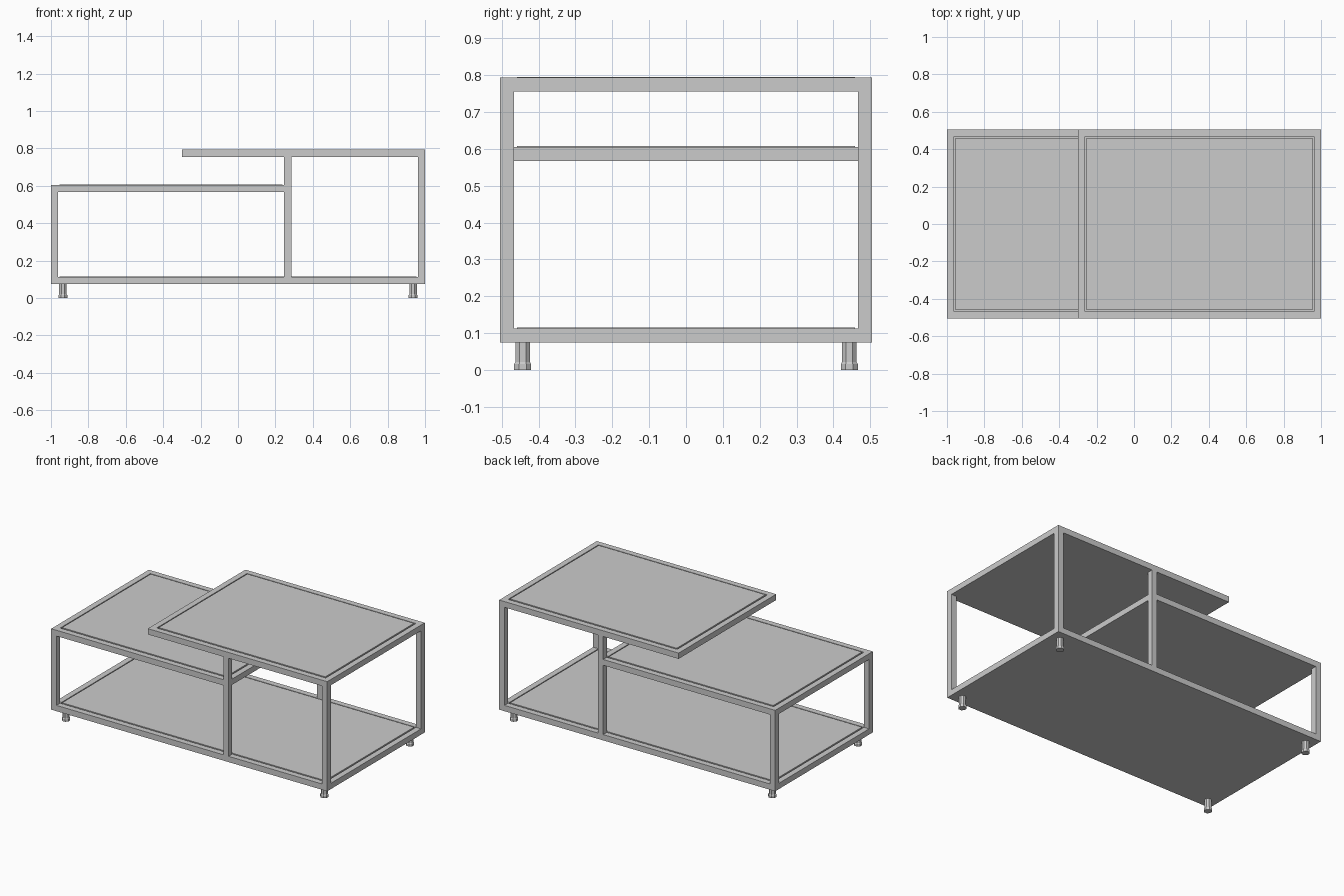
import bpy
import bmesh
from math import pi
from mathutils import Matrix

cube = bpy.data.objects.get("Cube")
if cube:
    bpy.data.objects.remove(cube, do_unlink=True)

# Single matte grey finish
grey = bpy.data.materials.new("light_grey")
grey.use_nodes = True
grey.diffuse_color = (0.6, 0.6, 0.6, 1)
grey.node_tree.nodes["Principled BSDF"].inputs["Base Color"].default_value = (0.6, 0.6, 0.6, 1)

T = 0.038          # tube width
D = 0.505          # half depth
GAP = 0.008        # groove around each inset panel
BASE, SHELF, TOP = 0.075, 0.567, 0.755   # undersides of the three levels
MID = 0.247        # left face of the middle posts


def finish(name, bm):
    mesh = bpy.data.meshes.new(name)
    bm.to_mesh(mesh)
    bm.free()
    mesh.materials.append(grey)
    obj = bpy.data.objects.new(name, mesh)
    bpy.context.collection.objects.link(obj)
    return obj


def box(name, x, y, z):
    bm = bmesh.new()
    size = [b - a for a, b in (x, y, z)]
    centre = [(a + b) / 2 for a, b in (x, y, z)]
    bmesh.ops.create_cube(bm, size=1, matrix=Matrix.Translation(centre) @ Matrix.Diagonal((*size, 1)))
    return finish(name, bm)


def tray(name, x0, x1, z):
    """Tube frame with a panel set in it, leaving a fine groove."""
    inner = D - T
    for side, s in (("front", -1), ("back", 1)):
        box(f"{name}_{side}_rail", (x0, x1), sorted((s * inner, s * D)), (z, z + T))
    box(f"{name}_right_rail", (x0, x0 + T), (-inner, inner), (z, z + T))
    box(f"{name}_left_rail", (x1 - T, x1), (-inner, inner), (z, z + T))
    box(f"{name}_underside", (x0 + T, x1 - T), (-inner, inner), (z, z + T * 0.5))
    box(f"{name}_panel", (x0 + T + GAP, x1 - T - GAP), (-inner + GAP, inner - GAP),
        (z + T * 0.5, z + T + 0.002))


# Three levels: full base, low shelf, raised overhanging top
tray("base", -1, 1, BASE)
tray("low_shelf", -1, MID + T, SHELF)
tray("raised_top", -0.3, 1, TOP)

# Posts, front and back; the middle ones pass the shelf up to the raised top
for side, s in (("front", -1), ("back", 1)):
    y = sorted((s * (D - T), s * D))
    box(f"{side}_right_post", (-1, T - 1), y, (BASE + T, SHELF))
    box(f"{side}_middle_lower_post", (MID, MID + T), y, (BASE + T, SHELF))
    box(f"{side}_middle_upper_post", (MID, MID + T), y, (SHELF + T, TOP))
    box(f"{side}_left_post", (1 - T, 1), y, (BASE + T, TOP))

# Feet: short faceted stems with a wider pad
SIDES = 8
for side, sy in (("front", -1), ("back", 1)):
    for hand, sx in (("right", -1), ("left", 1)):
        bm = bmesh.new()
        for r0, r1, z0, z1 in ((0.025, 0.025, 0, 0.016), (0.025, 0.0215, 0.016, 0.021),
                               (0.0215, 0.0215, 0.021, BASE)):
            place = Matrix.Translation((sx * 0.936, sy * 0.443, (z0 + z1) / 2))
            bmesh.ops.create_cone(bm, cap_ends=True, segments=SIDES, radius1=r0, radius2=r1,
                                  depth=z1 - z0, matrix=place @ Matrix.Rotation(pi / SIDES, 4, "Z"))
        finish(f"{side}_{hand}_foot", bm)
